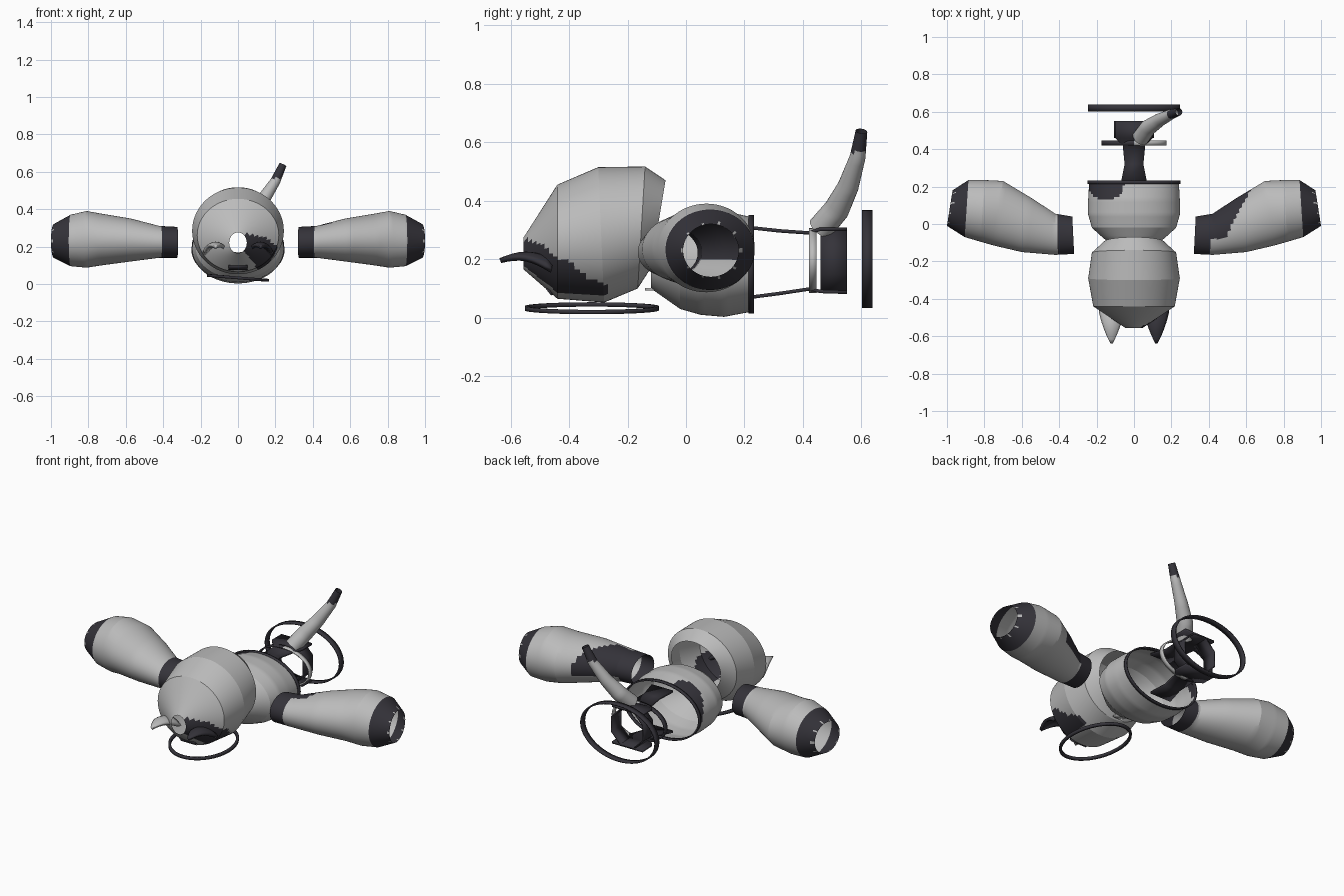
import bpy, bmesh, math
from mathutils import Vector

if "Cube" in bpy.data.objects:
    bpy.data.objects.remove(bpy.data.objects["Cube"])


def material(name, color):
    m = bpy.data.materials.new(name)
    m.use_nodes = True
    m.diffuse_color = color
    m.node_tree.nodes["Principled BSDF"].inputs["Base Color"].default_value = color
    return m


MATS = [material("light_grey", (0.5, 0.5, 0.5, 1)),
        material("charcoal", (0.035, 0.033, 0.042, 1))]


def light(c):
    return False


def dark(c):
    return True


def finish(name, bm, rule, thickness=0, angle=18):
    """Turn a bmesh into an object; rule(face centre) picks the dark faces."""
    bmesh.ops.recalc_face_normals(bm, faces=bm.faces)
    for f in bm.faces:
        f.material_index = int(rule(f.calc_center_median()))
    mesh = bpy.data.meshes.new(name)
    bm.to_mesh(mesh)
    bm.free()
    for m in MATS:
        mesh.materials.append(m)
    ob = bpy.data.objects.new(name, mesh)
    bpy.context.collection.objects.link(ob)
    if thickness:
        mod = ob.modifiers.new("thickness", "SOLIDIFY")
        mod.thickness = thickness
        mod.offset = 0
    bpy.ops.object.select_all(action="DESELECT")
    ob.select_set(True)
    bpy.context.view_layer.objects.active = ob
    bpy.ops.object.shade_smooth_by_angle(angle=math.radians(angle))
    return ob


def skin(rows, closed):
    """Bridge rows of points with quads."""
    bm = bmesh.new()
    grid = [[bm.verts.new(p) for p in row] for row in rows]
    n = len(grid[0])
    for r, s in zip(grid, grid[1:]):
        for i in range(n if closed else n - 1):
            j = (i + 1) % n
            bm.faces.new((r[i], r[j], s[j], s[i]))
    return bm


def tube(name, rings, rule, steps=1, segs=64, thickness=0, phase=0, angle=18):
    """Open shell through ellipses given as (centre, half axis, half axis)."""
    rings = [[Vector(v) for v in r] for r in rings]
    full = [rings[0]]
    for a, b in zip(rings, rings[1:]):
        full += [[p.lerp(q, k / steps) for p, q in zip(a, b)] for k in range(1, steps + 1)]
    rows = []
    for c, u, v in full:
        turn = [math.tau * (i + phase) / segs for i in range(segs)]
        rows.append([c + u * math.cos(t) + v * math.sin(t) for t in turn])
    return finish(name, skin(rows, True), rule, thickness, angle)


def upright(top, bottom, rx):
    """Ellipse between a top and a bottom (y, z) point, rx wide."""
    a, b = Vector((0, *top)), Vector((0, *bottom))
    return (a + b) / 2, (a - b) / 2, (rx, 0, 0)


def band(name, y0, y1, rx, low, high, rule, **kw):
    tube(name, [upright((y, high), (y, low), rx) for y in (y0, y1)], rule, **kw)


# Head: hollow faceted shell with a dark cheek patch
def cheek(c):
    wobble = 0.008 * math.sin(c.y * 60)
    return (c.x > 0.03 + 0.77 * max(0.18 - c.z, 0) and c.y < -0.27 + wobble
            and c.z < 0.28 - 0.62 * (c.y + 0.555) + wobble)


tube("head", [
    upright((-0.555, 0.275), (-0.555, 0.165), 0.047),
    upright((-0.44, 0.455), (-0.44, 0.065), 0.218),
    upright((-0.30, 0.515), (-0.28, 0.052), 0.245),
    upright((-0.14, 0.517), (-0.165, 0.10), 0.225),
    upright((-0.07, 0.47), (-0.12, 0.17), 0.16)], cheek, steps=8, segs=96)

# Ears: arched plates pointing forward
for side, name, rule in ((1, "left_ear", dark), (-1, "right_ear", light)):
    rows = []
    for k in range(9):
        t = k / 8
        half = 0.06 * (1 - t ** 1.4) + 0.003
        y = -0.46 - 0.175 * t
        crest = 0.195 + 0.022 * math.sin(math.pi * t)
        rows.append([(side * 0.12 + half * s / 4, y, crest - 0.035 * (s / 4) ** 2 * (1 - t))
                     for s in range(-4, 5)])
    finish(name, skin(rows, False), rule, 0.018, 35)

# Nose plate and small tab below the face
rows = [[(x, -0.475, 0.1), (x, -0.458, 0.078)] for x in (-0.05, 0.05)]
finish("nose", skin(rows, False), dark, 0.008)
rows = [[(x, -0.14, 0.097), (x, -0.1, 0.097)] for x in (-0.03, 0.03)]
finish("chin_tab", skin(rows, False), light, 0.008)


# Body: hollow barrel with a dark rump patch
def rump(c):
    return c.z > 0.16 and ((c.x + 0.15) / 0.1) ** 2 + ((c.y - 0.23) / 0.105) ** 2 < 1


tube("body", [upright((y, hi), (y, lo), rx) for y, lo, hi, rx in (
    (-0.12, 0.1, 0.28, 0.11), (-0.07, 0.065, 0.32, 0.17), (-0.02, 0.03, 0.35, 0.225),
    (0.05, 0.01, 0.365, 0.245), (0.13, 0.003, 0.365, 0.245), (0.22, 0.02, 0.345, 0.24))],
    rump, steps=6, segs=96)
band("body_rim", 0.213, 0.232, 0.245, 0.018, 0.347, dark, thickness=0.008)

# Limbs: wide outer paw, narrow inner end; each ring is back, front, low, high
LIMB = (((0.33, 0.04), (0.32, -0.16), 0.14, 0.305),
        ((0.42, 0.055), (0.42, -0.165), 0.14, 0.31),
        ((0.55, 0.14), (0.6, -0.15), 0.12, 0.35),
        ((0.7, 0.23), (0.75, -0.115), 0.1, 0.375),
        ((0.8, 0.235), (0.82, -0.095), 0.087, 0.39),
        ((0.885, 0.235), (0.905, -0.07), 0.095, 0.37),
        ((0.97, 0.18), (1.0, -0.01), 0.14, 0.32))


def limb_dark(c):
    x = abs(c.x)
    if x < 0.41:
        return True
    if x + 0.08 * c.y > 0.905:
        claw = math.cos(10 * math.atan2(c.z - 0.23, c.y - 0.085)) > 0.85
        return not (claw and x + 0.16 * c.y > 0.982)
    return c.x > 0 and c.z > 0.2 and c.y > -0.08 and x < 0.49 + 0.53 * (c.y + 0.07)


for side, name in ((1, "left_limb"), (-1, "right_limb")):
    rings = []
    for back, front, low, high in LIMB:
        a, b = (Vector((side * p[0], p[1], (low + high) / 2)) for p in (back, front))
        rings.append(((a + b) / 2, (a - b) / 2, (0, 0, (high - low) / 2)))
    tube(name, rings, limb_dark, steps=8, segs=80)

# Rear frame: two waisted straps leading into an eight-sided collar
for name, heights in (("upper_strap", (0.308, 0.297, 0.29, 0.303, 0.303)),
                      ("lower_strap", (0.07, 0.083, 0.098, 0.09, 0.087))):
    rows = []
    for y, half, z in zip((0.22, 0.32, 0.42, 0.46, 0.55), (0.07, 0.05, 0.06, 0.1, 0.1), heights):
        rows.append([(-half, y, z), (half, y, z)])
    finish(name, skin(rows, False), dark, 0.012)
band("rear_collar", 0.46, 0.55, 0.112, 0.08, 0.31, dark,
     segs=8, phase=0.5, thickness=0.008)

# Loose rings behind the frame
band("half_dark_ring", 0.42, 0.447, 0.17, 0.088, 0.302,
     lambda c: c.x < 0, thickness=0.008)
band("rear_hoop", 0.602, 0.638, 0.243, 0.037, 0.365, dark, thickness=0.008)

# Tail: curved taper with a dark tip
path = [Vector(p) for p in ((0.035, 0.46, 0.305), (0.075, 0.515, 0.37), (0.135, 0.555, 0.45),
                            (0.2, 0.587, 0.55), (0.24, 0.6, 0.638))]
radii = (0.045, 0.044, 0.036, 0.027, 0.02)
rings = []
for i, p in enumerate(path):
    d = (path[min(i + 1, 4)] - path[max(i - 1, 0)]).normalized()
    u = d.cross(Vector((1, 0, 0))).normalized()
    rings.append((p, u * radii[i], d.cross(u) * radii[i]))
tail = tube("tail", rings, lambda c: c.z > 0.565, steps=6, segs=24, angle=30)

# Neck ring lying tilted beneath the head
rings = [((0, -0.322, z), (0.16, 0, -0.013), (0, 0.222, 0)) for z in (0.025, 0.04)]
tube("neck_ring", rings, dark, thickness=0.014)
